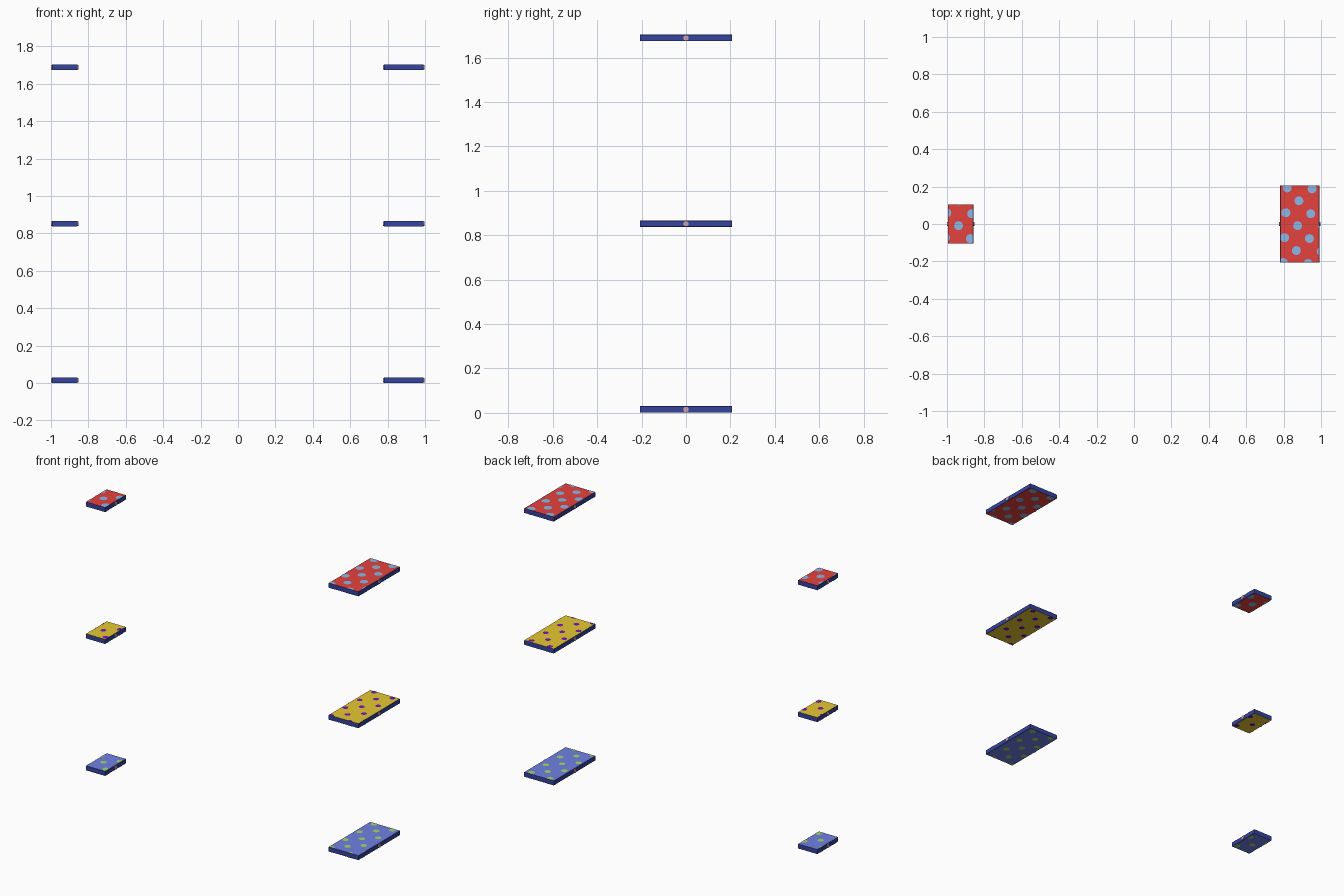
import bpy, bmesh, math
from mathutils import Vector

if "Cube" in bpy.data.objects:
    bpy.data.objects.remove(bpy.data.objects["Cube"])


def mat(name, r, g, b):
    lin = [((c / 255 + 0.055) / 1.055) ** 2.4 for c in (r, g, b)]
    m = bpy.data.materials.new(name)
    m.diffuse_color = (*lin, 1)
    m.use_nodes = True
    m.node_tree.nodes["Principled BSDF"].inputs["Base Color"].default_value = m.diffuse_color
    return m


NAVY = mat("navy_edge", 54, 68, 160)
PIN = mat("pale_pink_pin", 205, 165, 180)
# Level: name, base height, cover, dots, dot radius
LEVELS = [
    ("lower", 0.001, mat("soft_blue", 112, 128, 226), mat("leaf_green", 164, 214, 106), 0.019),
    ("middle", 0.8375, mat("mustard", 230, 200, 48), mat("purple", 118, 22, 190), 0.017),
    ("upper", 1.674, mat("red", 229, 66, 62), mat("sky_blue", 140, 184, 232), 0.024),
]
# Slab: name, centre x, half width, half depth
SLABS = [("small", -0.927, 0.068, 0.1035), ("large", 0.886, 0.105, 0.207)]
THICK = 0.029
# Tilted dot lattice, shared by all slabs
A, B, START = Vector((0.070, 0.064, 0)), Vector((0.063, -0.069, 0)), Vector((-0.011, -0.009, 0))


def finish(name, bm, mats, loc):
    me = bpy.data.meshes.new(name)
    bm.to_mesh(me)
    bm.free()
    for m in mats:
        me.materials.append(m)
    ob = bpy.data.objects.new(name, me)
    ob.location = loc
    bpy.context.collection.objects.link(ob)
    return ob


def slab(name, hx, hy, cover, loc):
    # Board with navy rim, softened along its two long edges
    bm = bmesh.new()
    bmesh.ops.create_cube(bm, size=1)
    bmesh.ops.scale(bm, vec=(2 * hx, 2 * hy, THICK), verts=bm.verts)
    long_edges = [e for e in bm.edges if abs(e.verts[0].co.y - e.verts[1].co.y) > hy]
    bmesh.ops.bevel(bm, geom=long_edges, offset=0.0015, segments=1, profile=0.5, affect='EDGES')
    bm.normal_update()
    for f in bm.faces:
        f.material_index = 1 if abs(f.normal.z) > 0.98 else 0
    finish(name, bm, [NAVY, cover], loc)


def dots(name, hx, hy, radius, paint, loc):
    # Flat dots on both faces, trimmed to the board outline
    bm = bmesh.new()
    for side in (1, -1):
        for i in range(-5, 6):
            for j in range(-5, 6):
                p = START + i * A + j * B
                if abs(p.x) > hx + radius or abs(p.y) > hy + radius:
                    continue
                ring = [bm.verts.new((p.x + radius * math.cos(t * math.pi / 8),
                                      p.y + radius * math.sin(t * math.pi / 8),
                                      side * (THICK / 2 + 0.001))) for t in range(16)]
                bm.faces.new(ring if side > 0 else ring[::-1])
    for n, d in (((1, 0, 0), hx - 0.001), ((-1, 0, 0), hx - 0.001), ((0, 1, 0), hy), ((0, -1, 0), hy)):
        bmesh.ops.bisect_plane(bm, geom=bm.verts[:] + bm.edges[:] + bm.faces[:],
                               plane_co=Vector(n) * d, plane_no=n, clear_outer=True)
    finish(name, bm, [paint], loc)


def pin(name, hx, loc):
    # Cross pin whose ends show on the left and right sides
    bm = bmesh.new()
    bmesh.ops.create_cone(bm, cap_ends=True, segments=12, radius1=0.012, radius2=0.012,
                          depth=2 * hx + 0.010)
    ob = finish(name, bm, [PIN], loc)
    ob.rotation_euler = (0, math.pi / 2, 0)


for level, base, cover, paint, radius in LEVELS:
    for size, x, hx, hy in SLABS:
        loc = (x, 0, base + THICK / 2)
        slab(f"{level}_{size}_board", hx, hy, cover, loc)
        dots(f"{level}_{size}_dots", hx, hy, radius, paint, loc)
        pin(f"{level}_{size}_pin", hx, loc)
